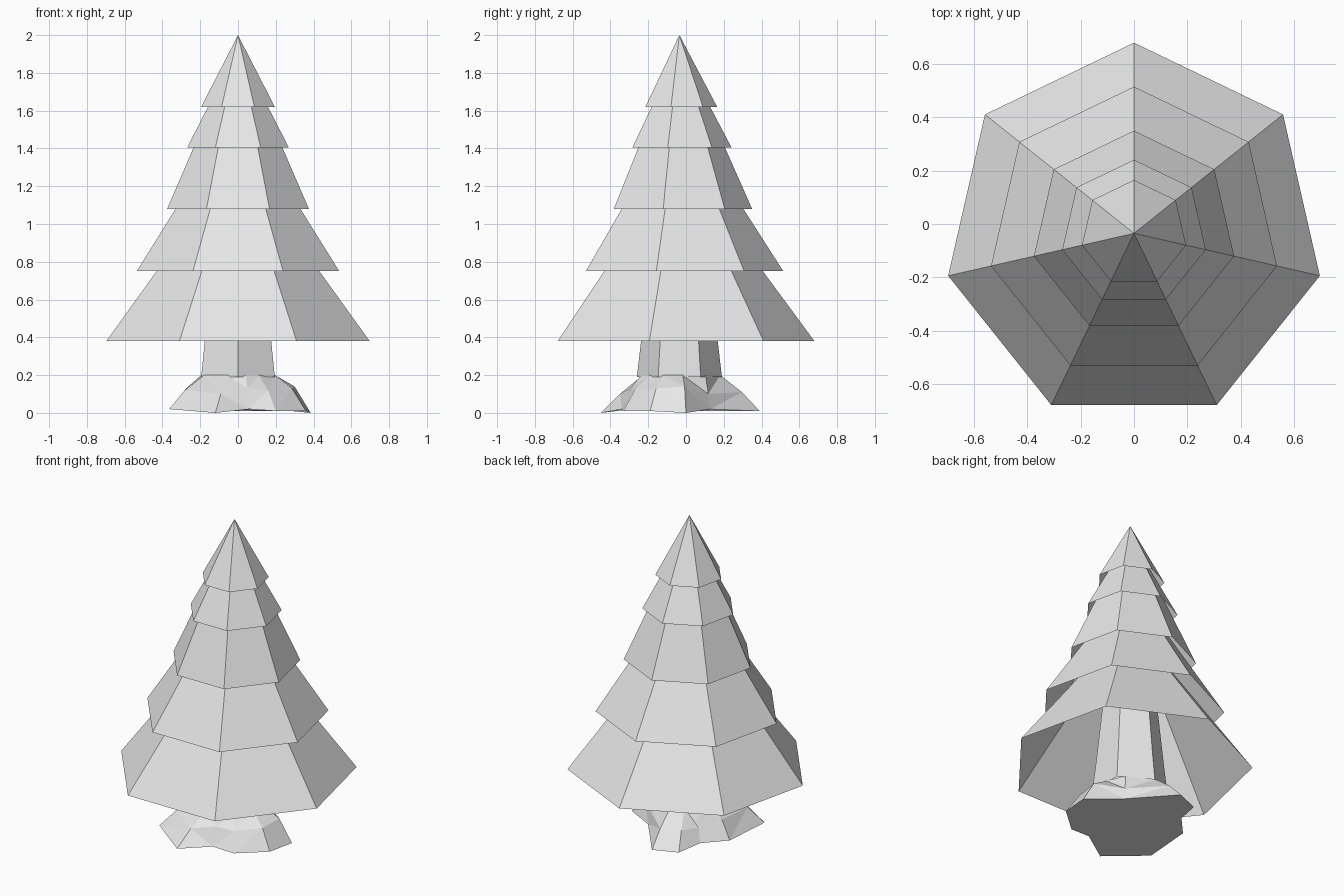
import bpy, bmesh
from math import sin, cos, radians, degrees, atan2

default = bpy.data.objects.get("Cube")
if default:
    bpy.data.objects.remove(default, do_unlink=True)

CENTRE_Y = -0.035

grey = bpy.data.materials.new("light_grey")
grey.use_nodes = True
grey.diffuse_color = (0.8, 0.8, 0.8, 1)
grey.node_tree.nodes["Principled BSDF"].inputs["Base Color"].default_value = (0.8, 0.8, 0.8, 1)


def finish(name, bm):
    mesh = bpy.data.meshes.new(name)
    bm.to_mesh(mesh)
    bm.free()
    mesh.materials.append(grey)
    obj = bpy.data.objects.new(name, mesh)
    bpy.context.collection.objects.link(obj)
    return obj


def polygon(sides, radius, z):
    """Regular ring with one corner pointing to the back."""
    angles = [radians(90 + 360 * i / sides) for i in range(sides)]
    return [(radius * cos(a), CENTRE_Y + radius * sin(a), z) for a in angles]


def loft(name, rings, apex=None, cap_bottom=False, cap_top=False):
    """Join rings from bottom to top, ending in a point or a cap."""
    bm = bmesh.new()
    loops = [[bm.verts.new(p) for p in ring] for ring in rings]
    n = len(loops[0])
    for low, high in zip(loops, loops[1:]):
        for i in range(n):
            j = (i + 1) % n
            bm.faces.new((low[i], low[j], high[j], high[i]))
    if apex is not None:
        tip = bm.verts.new((0, CENTRE_Y, apex))
        for i in range(n):
            bm.faces.new((loops[-1][i], loops[-1][(i + 1) % n], tip))
    if cap_bottom:
        bm.faces.new(loops[0][::-1])
    if cap_top:
        bm.faces.new(loops[-1])
    return finish(name, bm)


# Foliage: open seven-sided cones nested in one another (rim height, radius, apex)
tiers = [(0.38, 0.715, 1.35), (0.75, 0.55, 1.61), (1.08, 0.385, 1.95),
         (1.405, 0.276, 1.93), (1.62, 0.2, 2.0)]
for number, (z, radius, apex) in enumerate(tiers, 1):
    loft(f"foliage_tier_{number}", [polygon(7, radius, z)], apex=apex)

# Trunk: tapering hexagon running up inside the foliage
loft("trunk", [polygon(6, 0.225, 0.19), polygon(6, 0.203, 0.38), polygon(6, 0.14, 1.0)],
     cap_top=True)

# Roots: ground outline (x, y, z, ridge height), blended up to the trunk
outline = [(-0.03, 0.39, 0.01, 0.11), (-0.18, 0.33, 0.01, 0.11), (-0.22, 0.17, 0.02, 0.10),
           (-0.34, 0.04, 0.02, 0.13), (-0.365, -0.28, 0.02, 0.12), (-0.12, -0.45, 0, 0.10),
           (0.06, -0.34, 0.02, 0.13), (0.2, -0.33, 0.01, 0.12), (0.36, -0.19, 0.01, 0.13),
           (0.385, 0.0, 0, 0.14), (0.18, 0.13, 0.02, 0.10)]
ground, ridge, collar = [], [], []
for x, y, z, height in outline:
    angle = atan2(y - CENTRE_Y, x)
    offset = radians((degrees(angle) + 30) % 60 - 30)
    reach = 0.225 * cos(radians(30)) / cos(offset)
    tx, ty = reach * cos(angle), CENTRE_Y + reach * sin(angle)
    ground.append((x, y, z))
    ridge.append((tx + 0.55 * (x - tx), ty + 0.55 * (y - ty), height))
    collar.append((tx, ty, 0.2))
roots = loft("roots", [ground, ridge, collar], cap_bottom=True, cap_top=True)

# Facet the root flanks into triangles
bm = bmesh.new()
bm.from_mesh(roots.data)
bmesh.ops.triangulate(bm, faces=[f for f in bm.faces if len(f.verts) == 4])
bm.to_mesh(roots.data)
bm.free()
